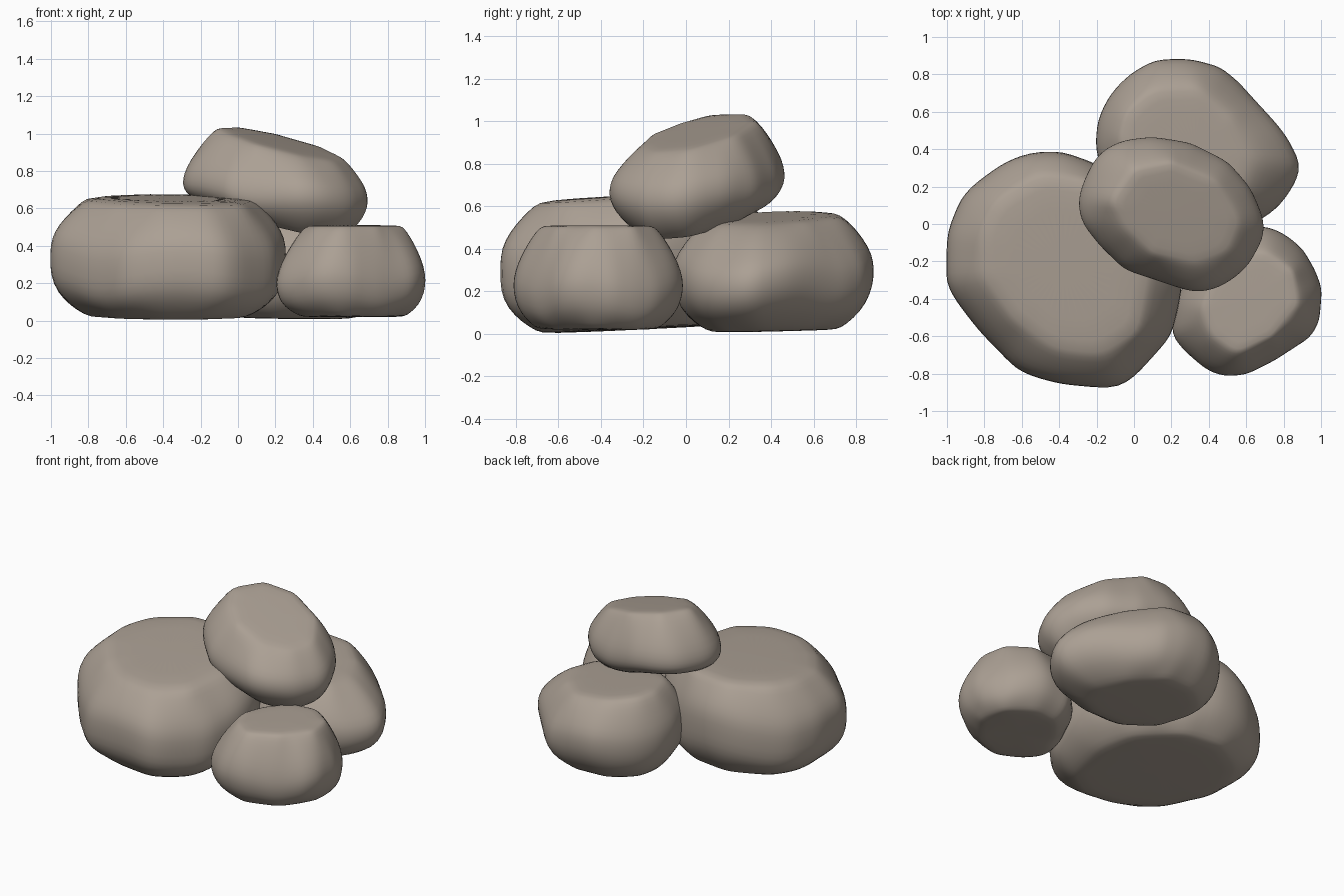
import bpy, bmesh, math
from mathutils import Vector

SEG = 44

stone = bpy.data.materials.new("warm grey stone")
stone.diffuse_color = (0.41, 0.352, 0.297, 1)


def radius(poly, c, a):
    """Distance from c to the polygon's edge in direction a."""
    d = Vector((math.cos(a), math.sin(a)))
    best = 0.0
    for i, p in enumerate(poly):
        p = Vector(p) - c
        e = Vector(poly[(i + 1) % len(poly)]) - c - p
        den = d.x * e.y - d.y * e.x
        if abs(den) < 1e-9:
            continue
        t = (p.x * e.y - p.y * e.x) / den
        u = (p.x * d.y - p.y * d.x) / den
        if t > 0 and -1e-6 <= u <= 1 + 1e-6:
            best = max(best, t)
    return best


def rock(name, centre, outline, crown, levels, tilt=(0, 0), foot_tilt=(0, 0),
         lifted=False, wave=(0.0, 0.0)):
    """Loft from foot to crown; each level is (z, blend from outline to crown)."""
    c = Vector(centre)
    z0, z1 = levels[0][0], levels[-1][0]
    bm = bmesh.new()

    def place(r, a, z, w):
        x, y = r * math.cos(a), r * math.sin(a)
        k = (z - z0) / (z1 - z0)
        if lifted:
            lift = (tilt[0] * x + tilt[1] * y) * (0.4 + 0.6 * max(0, min(w, 1)))
        else:
            lift = (tilt[0] * x + tilt[1] * y) * k + (foot_tilt[0] * x + foot_tilt[1] * y) * (1 - k)
        lift += wave[0] * math.sin(4 * a + wave[1]) * max(0, 1 - w)
        return bm.verts.new((c.x + x, c.y + y, z + lift))

    rings = []
    for z, w in levels:
        ring = []
        for i in range(SEG):
            a = math.tau * i / SEG
            ro, rc = radius(outline, c, a), radius(crown, c, a)
            ring.append(place(ro + (rc - ro) * w, a, z, w))
        rings.append(ring)
    for lo, hi in zip(rings, rings[1:]):
        for i in range(SEG):
            j = (i + 1) % SEG
            bm.faces.new((lo[i], lo[j], hi[j], hi[i]))
    foot, top = place(0, 0, z0, 1), place(0, 0, z1, 1)
    for i in range(SEG):
        j = (i + 1) % SEG
        bm.faces.new((foot, rings[0][j], rings[0][i]))
        bm.faces.new((top, rings[-1][i], rings[-1][j]))
    for f in bm.faces:
        f.smooth = True
    me = bpy.data.meshes.new(name)
    bm.to_mesh(me)
    bm.free()
    me.materials.append(stone)
    ob = bpy.data.objects.new(name, me)
    bpy.context.collection.objects.link(ob)
    sub = ob.modifiers.new("soften", 'SUBSURF')
    sub.levels = sub.render_levels = 1
    return ob


# large rock on the left
rock("large_left_rock", (-0.38, -0.22),
     [(-1, -0.05), (-0.93, 0.13), (-0.86, 0.21), (-0.68, 0.34), (-0.52, 0.39), (-0.38, 0.385),
      (-0.22, 0.33), (-0.03, 0.22), (0.15, 0.04), (0.25, -0.15), (0.26, -0.34), (0.2, -0.6),
      (0, -0.82), (-0.06, -0.87), (-0.13, -0.88), (-0.4, -0.855), (-0.61, -0.795),
      (-0.83, -0.57), (-0.96, -0.4), (-1.005, -0.32)],
     [(-0.82, -0.05), (-0.74, 0.12), (-0.5, 0.26), (-0.22, 0.22), (0.02, 0.0), (0.08, -0.25),
      (0.02, -0.58), (-0.18, -0.7), (-0.42, -0.67), (-0.64, -0.51), (-0.8, -0.28)],
     [(0.022, 1.15), (0.032, 0.95), (0.075, 0.55), (0.14, 0.18), (0.22, 0), (0.33, -0.01), (0.42, 0.03),
      (0.5, 0.25), (0.575, 0.58), (0.63, 0.88), (0.655, 1.12)],
     tilt=(0.0, 0.06), foot_tilt=(0.01, 0.05), wave=(0.03, 1.2))

# rounded rock at the back
rock("back_rock", (0.33, 0.4),
     [(-0.21, 0.42), (-0.19, 0.58), (-0.11, 0.72), (0, 0.82), (0.12, 0.88), (0.3, 0.885),
      (0.46, 0.84), (0.55, 0.77), (0.64, 0.67), (0.76, 0.54), (0.83, 0.45), (0.895, 0.31),
      (0.87, 0.23), (0.8, 0.12), (0.7, 0.03), (0.45, -0.07), (0.2, -0.05), (0, 0.05), (-0.15, 0.2)],
     [(-0.08, 0.45), (-0.05, 0.6), (0.1, 0.72), (0.35, 0.73), (0.53, 0.56), (0.64, 0.34),
      (0.58, 0.18), (0.42, 0.1), (0.2, 0.1), (0, 0.22)],
     [(0.012, 1.25), (0.02, 1.0), (0.06, 0.6), (0.12, 0.22), (0.2, 0.02), (0.27, -0.01), (0.34, 0.04),
      (0.42, 0.32), (0.5, 0.7), (0.535, 0.98), (0.547, 1.2)],
     tilt=(-0.09, 0.02), foot_tilt=(-0.01, 0.02), wave=(0.02, 0.5))

# small rock at the front right
rock("small_front_rock", (0.61, -0.4),
     [(0.2, -0.58), (0.25, -0.66), (0.4, -0.79), (0.5, -0.815), (0.6, -0.805), (0.75, -0.73),
      (0.95, -0.6), (0.99, -0.52), (1.005, -0.35), (0.97, -0.25), (0.9, -0.13), (0.8, -0.05),
      (0.7, -0.01), (0.5, -0.03), (0.32, -0.22), (0.22, -0.42)],
     [(0.36, -0.45), (0.42, -0.6), (0.55, -0.69), (0.74, -0.6), (0.88, -0.43), (0.85, -0.25),
      (0.7, -0.15), (0.53, -0.17), (0.42, -0.3)],
     [(0.02, 0.95), (0.027, 0.75), (0.06, 0.42), (0.11, 0.12), (0.18, -0.01), (0.24, -0.01),
      (0.32, 0.15), (0.41, 0.48), (0.475, 0.78), (0.502, 0.97), (0.51, 1.15)],
     wave=(0.02, 2.5))

# tilted rock resting on top of the others
rock("top_rock", (0.2, 0.06),
     [(-0.305, 0.1), (-0.275, 0.22), (-0.2, 0.37), (-0.08, 0.445), (0.1, 0.468), (0.3, 0.435),
      (0.5, 0.335), (0.62, 0.2), (0.695, 0.03), (0.7, -0.06), (0.605, -0.235), (0.48, -0.33),
      (0.35, -0.37), (0.25, -0.345), (-0.05, -0.245), (-0.18, -0.12), (-0.275, 0)],
     [(-0.12, 0.12), (0, 0.29), (0.2, 0.33), (0.44, 0.23), (0.57, 0.02), (0.5, -0.15),
      (0.33, -0.21), (0.1, -0.16), (-0.04, -0.03)],
     [(0.535, 1.1), (0.545, 0.9), (0.575, 0.5), (0.615, 0.18), (0.66, 0.01), (0.71, -0.01), (0.77, 0.08),
      (0.85, 0.4), (0.92, 0.75), (0.95, 0.97), (0.96, 1.15)],
     tilt=(-0.22, 0.17), lifted=True, wave=(0.012, 0.0))
